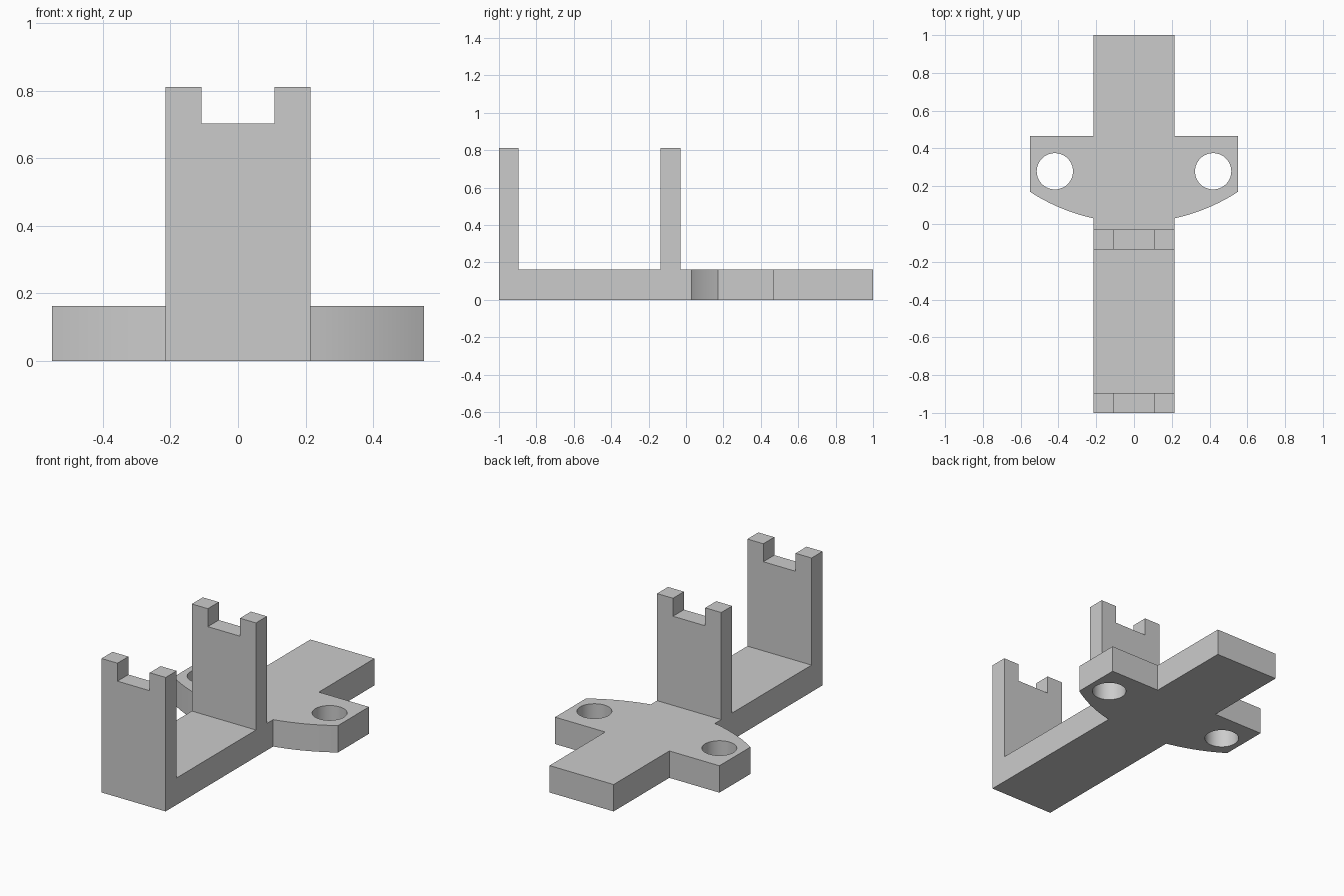
import bpy, bmesh, math
from mathutils import Vector

cube = bpy.data.objects.get("Cube")
if cube:
    bpy.data.objects.remove(cube, do_unlink=True)

HALF = 0.215        # half width of the spine
THICK = 0.163       # base thickness
TOP = 0.812         # upright height

grey = bpy.data.materials.new("plain grey")
grey.use_nodes = True
grey.diffuse_color = (0.6, 0.6, 0.6, 1)
grey.node_tree.nodes["Principled BSDF"].inputs["Base Color"].default_value = (0.6, 0.6, 0.6, 1)


def extrude(name, points, direction):
    """Closed solid made by sweeping a flat outline along a direction."""
    bm = bmesh.new()
    face = bm.faces.new([bm.verts.new(p) for p in points])
    swept = bmesh.ops.extrude_face_region(bm, geom=[face])["geom"]
    moved = [g for g in swept if isinstance(g, bmesh.types.BMVert)]
    bmesh.ops.translate(bm, verts=moved, vec=Vector(direction))
    bmesh.ops.recalc_face_normals(bm, faces=bm.faces)
    mesh = bpy.data.meshes.new(name)
    bm.to_mesh(mesh)
    bm.free()
    mesh.materials.append(grey)
    obj = bpy.data.objects.new(name, mesh)
    bpy.context.collection.objects.link(obj)
    return obj


def combine(target, other, operation):
    """Apply a boolean and discard the second solid."""
    other.hide_render = True
    bpy.context.view_layer.objects.active = target
    mod = target.modifiers.new("join", "BOOLEAN")
    mod.operation, mod.solver, mod.object = operation, "EXACT", other
    bpy.ops.object.modifier_apply(modifier=mod.name)
    bpy.data.objects.remove(other, do_unlink=True)


# Base outline: long spine with two wings whose front edges lie on one large arc
RADIUS, CENTRE, WING = 1.008, 1.015, 0.551
start, end = math.asin(HALF / RADIUS), math.asin(WING / RADIUS)
angles = [start + (end - start) * i / 16 for i in range(17)]
right_side = [(HALF, -1)]
right_side += [(RADIUS * math.sin(a), CENTRE - RADIUS * math.cos(a)) for a in angles]
right_side += [(WING, 0.467), (HALF, 0.467), (HALF, 1)]
outline = right_side + [(-x, y) for x, y in reversed(right_side)]
bracket = extrude("bracket", [(x, y, 0) for x, y in outline], (0, 0, THICK))

# Notched uprights, rooted in the base
half_profile = [(HALF, 0), (HALF, TOP), (0.108, TOP), (0.108, 0.703)]
profile = half_profile + [(-x, z) for x, z in reversed(half_profile)]
for name, y in (("front_upright", -1), ("middle_upright", -0.135)):
    upright = extrude(name, [(x, y, z) for x, z in profile], (0, 0.105, 0))
    combine(bracket, upright, "UNION")

# Round screw holes through the wings
for side in (-1, 1):
    ring = [2 * math.pi * i / 64 for i in range(64)]
    points = [(side * 0.419 + 0.096 * math.cos(a), 0.279 + 0.096 * math.sin(a), -0.1) for a in ring]
    combine(bracket, extrude("hole_cutter", points, (0, 0, 0.4)), "DIFFERENCE")

# Merge coplanar faces left by the joins
bm = bmesh.new()
bm.from_mesh(bracket.data)
bmesh.ops.remove_doubles(bm, verts=bm.verts, dist=0.0001)
bmesh.ops.dissolve_limit(bm, angle_limit=math.radians(0.2), verts=bm.verts, edges=bm.edges)
bm.to_mesh(bracket.data)
bm.free()

bpy.ops.object.select_all(action="DESELECT")
bracket.select_set(True)
bpy.context.view_layer.objects.active = bracket
bpy.ops.object.shade_smooth_by_angle(angle=math.radians(20))
